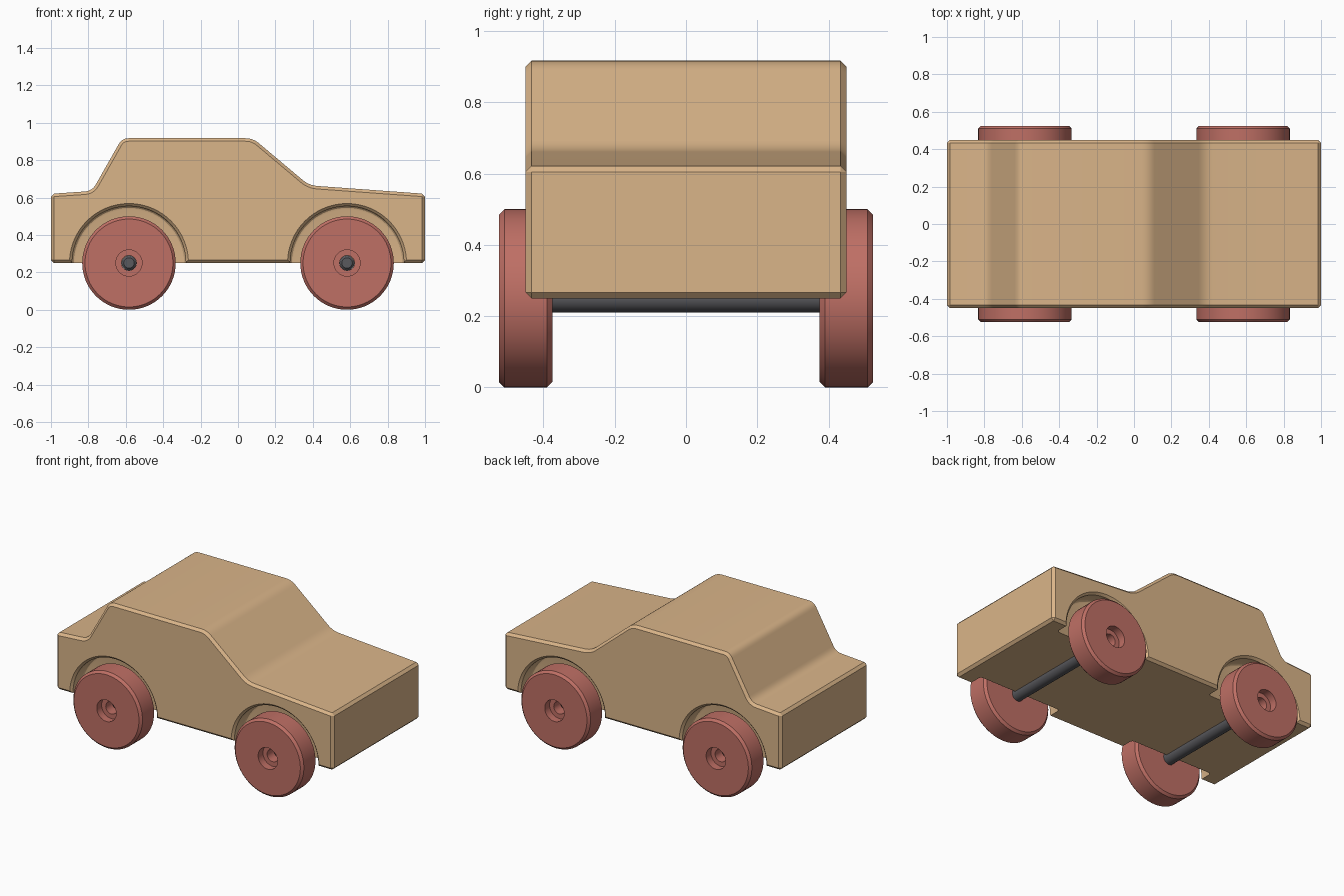
import bpy, bmesh, math
from mathutils import Vector

if "Cube" in bpy.data.objects:
    bpy.data.objects.remove(bpy.data.objects["Cube"])

WHEEL_X, HUB_Z = 0.583, 0.25


def material(name, rgb):
    m = bpy.data.materials.new(name)
    m.diffuse_color = (*rgb, 1)
    m.use_nodes = True
    m.node_tree.nodes["Principled BSDF"].inputs["Base Color"].default_value = m.diffuse_color
    return m


wood = material("wood", (0.70, 0.46, 0.25))
red = material("red_paint", (0.52, 0.16, 0.13))
steel = material("dark_steel", (0.10, 0.10, 0.11))


def finish(bm, name, mat, loc=(0, 0, 0)):
    bmesh.ops.remove_doubles(bm, verts=bm.verts, dist=1e-5)
    bmesh.ops.recalc_face_normals(bm, faces=bm.faces)
    me = bpy.data.meshes.new(name)
    bm.to_mesh(me)
    bm.free()
    ob = bpy.data.objects.new(name, me)
    ob.location = loc
    bpy.context.collection.objects.link(ob)
    if mat:
        me.materials.append(mat)
    return ob


def smooth(ob):
    bpy.ops.object.select_all(action='DESELECT')
    ob.select_set(True)
    bpy.context.view_layer.objects.active = ob
    bpy.ops.object.shade_smooth_by_angle(angle=math.radians(25))


def lathe(name, profile, mat, loc, side=1, closed=False, n=64):
    """Spin (radius, y) points around the y axis."""
    bm = bmesh.new()
    rings = [[bm.verts.new((r * math.cos(2 * math.pi * i / n), side * y,
                            r * math.sin(2 * math.pi * i / n)))
              for i in range(n)] for r, y in profile]
    pairs = list(zip(rings, rings[1:])) + ([(rings[-1], rings[0])] if closed else [])
    for a, b in pairs:
        for i in range(n):
            j = (i + 1) % n
            bm.faces.new((a[i], a[j], b[j], b[i]))
    return finish(bm, name, mat, loc)


def rounded(points, seg=6):
    """Round each (x, z, tangent length) corner of a closed outline."""
    out = []
    for k, (x, z, t) in enumerate(points):
        p = Vector((x, z))
        if not t:
            out.append(p)
            continue
        a = p + (Vector(points[k - 1][:2]) - p).normalized() * t
        b = p + (Vector(points[(k + 1) % len(points)][:2]) - p).normalized() * t
        for i in range(seg + 1):
            u = i / seg
            out.append(a * (1 - u) ** 2 + p * 2 * u * (1 - u) + b * u * u)
    return out


# Body: side outline extruded across the width, all sharp edges chamfered
outline = rounded([(-1, 0.25, 0), (1, 0.25, 0), (1, 0.62, 0), (0.38, 0.665, 0.045),
                   (0.08, 0.917, 0.04), (-0.62, 0.917, 0.035),
                   (-0.78, 0.635, 0.04), (-1, 0.62, 0)])
bm = bmesh.new()
face = bm.faces.new([bm.verts.new((p.x, -0.45, p.y)) for p in outline])
ext = bmesh.ops.extrude_face_region(bm, geom=[face])
bmesh.ops.translate(bm, vec=(0, 0.9, 0),
                    verts=[g for g in ext["geom"] if isinstance(g, bmesh.types.BMVert)])
bmesh.ops.recalc_face_normals(bm, faces=bm.faces)
sharp = [e for e in bm.edges if e.calc_face_angle(0) > math.radians(40)]
bmesh.ops.bevel(bm, geom=sharp, offset=0.016, segments=1, affect='EDGES')
body = finish(bm, "car_body", wood)

# Wheel arches: flared pockets with a rounded inner corner
arch = [(0, 0.35), (0.286, 0.35), (0.295, 0.353), (0.301, 0.359), (0.304, 0.368),
        (0.304, 0.436), (0.335, 0.467), (0.335, 0.6), (0, 0.6)]
for x in (-WHEEL_X, WHEEL_X):
    for side in (-1, 1):
        cutter = lathe("arch_cutter", arch, None, (x, 0, HUB_Z), side, n=96)
        cutter.hide_render = True
        mod = body.modifiers.new("arch", 'BOOLEAN')
        mod.operation, mod.solver, mod.object = 'DIFFERENCE', 'EXACT', cutter
        bpy.context.view_layer.objects.active = body
        bpy.ops.object.modifier_apply(modifier=mod.name)
        bpy.data.objects.remove(cutter)
smooth(body)

# Wheels with counterbored hubs, and axles
wheel = [(0.04, 0.375), (0.235, 0.375), (0.25, 0.39), (0.25, 0.51), (0.235, 0.525),
         (0.07, 0.525), (0.07, 0.475), (0.04, 0.475)]
axle = [(0, -0.42), (0.028, -0.42), (0.0395, -0.408),
        (0.0395, 0.408), (0.028, 0.42), (0, 0.42)]
for end, x in (("rear", -WHEEL_X), ("front", WHEEL_X)):
    smooth(lathe(end + "_axle", axle, steel, (x, 0, HUB_Z), n=32))
    for label, side in (("right", -1), ("left", 1)):
        smooth(lathe(f"{end}_{label}_wheel", wheel, red, (x, 0, HUB_Z), side, closed=True))
